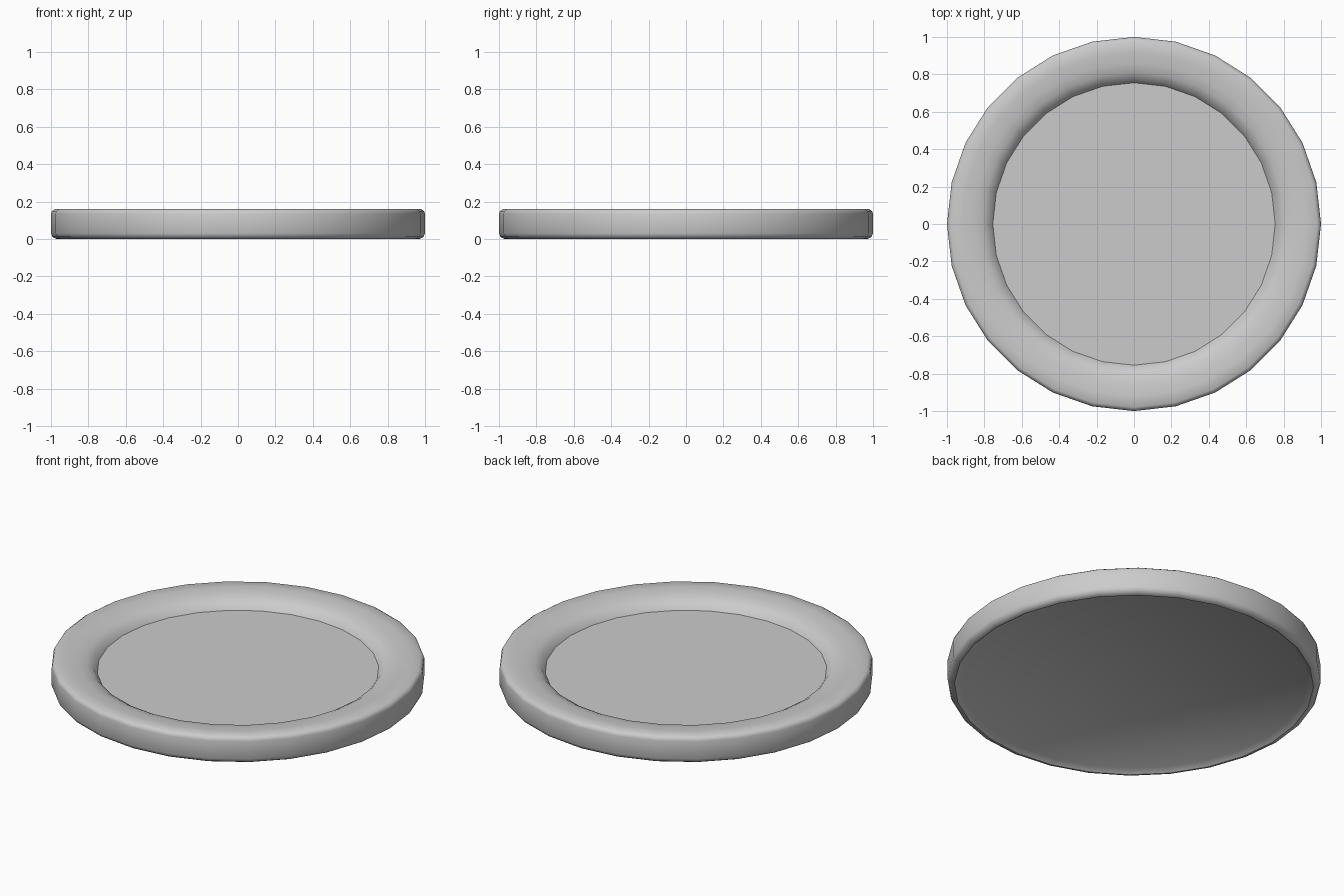
import bpy, bmesh, math

if "Cube" in bpy.data.objects:
    bpy.data.objects.remove(bpy.data.objects["Cube"])

SIDES = 28

# Cross-section (radius, height): underside recess, foot, outer wall, rolled rim, tray floor
PROFILE = [
    (0.93, 0.022), (0.962, 0.0), (0.975, 0.002), (0.992, 0.012), (1.0, 0.03),
    (1.0, 0.135), (0.995, 0.15), (0.98, 0.16), (0.92, 0.16),
    (0.86, 0.156), (0.81, 0.144), (0.775, 0.124), (0.755, 0.094),
]


def lathe(name, profile, sides):
    bm = bmesh.new()
    rings = []
    for r, z in profile:
        rings.append([bm.verts.new((r * math.cos(2 * math.pi * i / sides),
                                    r * math.sin(2 * math.pi * i / sides), z))
                      for i in range(sides)])
    for a, b in zip(rings, rings[1:]):
        for i in range(sides):
            j = (i + 1) % sides
            bm.faces.new((a[i], a[j], b[j], b[i]))
    # Flat underside and tray floor
    bm.faces.new(rings[0][::-1])
    bm.faces.new(rings[-1])
    bmesh.ops.recalc_face_normals(bm, faces=bm.faces)
    mesh = bpy.data.meshes.new(name)
    bm.to_mesh(mesh)
    bm.free()
    obj = bpy.data.objects.new(name, mesh)
    bpy.context.collection.objects.link(obj)
    return obj


tray = lathe("round_tray", PROFILE, SIDES)
bpy.context.view_layer.objects.active = tray
tray.select_set(True)
bpy.ops.object.shade_smooth_by_angle(angle=math.radians(40))
